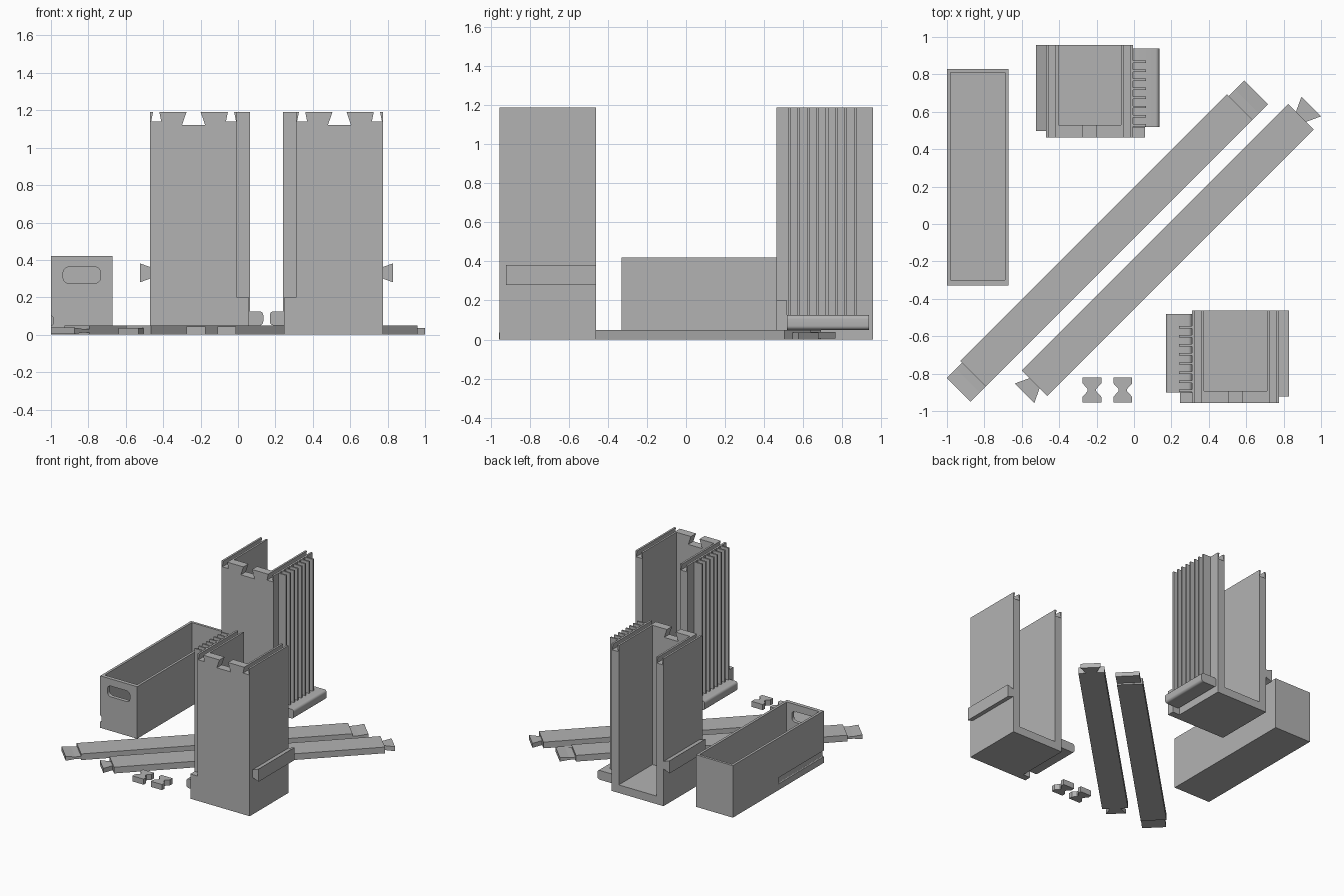
import bpy, bmesh
from math import cos, sin, pi
from mathutils import Matrix

cube = bpy.data.objects.get("Cube")
if cube:
    bpy.data.objects.remove(cube, do_unlink=True)

GREY = (0.45, 0.45, 0.45, 1.0)
mat = bpy.data.materials.new("plain_grey")
mat.use_nodes = True
mat.diffuse_color = GREY
mat.node_tree.nodes["Principled BSDF"].inputs["Base Color"].default_value = GREY


def prism(name, pts, axis, lo, hi, matrix=Matrix()):
    """Extrude a 2D profile along x (y,z), y (x,z) or z (x,y)."""
    def place(a, b, t):
        return {"x": (t, a, b), "y": (a, t, b), "z": (a, b, t)}[axis]
    bm = bmesh.new()
    ends = [[bm.verts.new(place(a, b, t)) for a, b in pts] for t in (lo, hi)]
    for ring in ends:
        bm.faces.new(ring)
    n = len(pts)
    for i in range(n):
        j = (i + 1) % n
        bm.faces.new((ends[0][i], ends[0][j], ends[1][j], ends[1][i]))
    bm.transform(matrix)
    bmesh.ops.recalc_face_normals(bm, faces=bm.faces)
    me = bpy.data.meshes.new(name)
    bm.to_mesh(me)
    bm.free()
    me.materials.append(mat)
    ob = bpy.data.objects.new(name, me)
    bpy.context.collection.objects.link(ob)
    return ob


def rect(x0, x1, y0, y1):
    return [(x0, y0), (x1, y0), (x1, y1), (x0, y1)]


def rounded(x0, x1, y0, y1, r, steps=5):
    pts = []
    for cx, cy, q in ((x1 - r, y1 - r, 0), (x0 + r, y1 - r, 1),
                      (x0 + r, y0 + r, 2), (x1 - r, y0 + r, 3)):
        for s in range(steps + 1):
            a = (q + s / steps) * pi / 2
            pts.append((cx + r * cos(a), cy + r * sin(a)))
    return pts


def smooth(ob):
    bpy.ops.object.select_all(action="DESELECT")
    ob.select_set(True)
    bpy.context.view_layer.objects.active = ob
    bpy.ops.object.shade_smooth_by_angle()


def cut(ob, cutter):
    """Subtract the cutter from the object and discard it."""
    mod = ob.modifiers.new("cut", "BOOLEAN")
    mod.operation = "DIFFERENCE"
    mod.solver = "EXACT"
    mod.object = cutter
    cutter.hide_render = True
    bpy.context.view_layer.objects.active = ob
    bpy.ops.object.modifier_apply(modifier=mod.name)
    bpy.data.objects.remove(cutter, do_unlink=True)


# Open tray with a handle slot and a side groove
tray = prism("tray", rect(-1, -0.67, -0.33, 0.83), "z", 0, 0.42)
cut(tray, prism("tray_cavity", rect(-0.98, -0.69, -0.3, 0.81), "z", 0.02, 0.6))
cut(tray, prism("handle_slot", rounded(-0.935, -0.735, 0.275, 0.362, 0.03),
                "y", -0.4, -0.2))
cut(tray, prism("side_groove", rounded(-1.02, -0.99, 0.05, 0.1, 0.008),
                "y", -0.4, 0.25))

# Tower dimensions, in a frame where x runs towards the ribbed side
W, D, H, WALL = 0.465, 0.495, 1.19, 0.065


def notch(c, top, bottom, depth):
    """Dovetail notch, listed left to right along the top edge."""
    return [(c - top, H), (c - bottom, H - depth),
            (c + bottom, H - depth), (c + top, H)]


def tower(label, x, y, side):
    m = Matrix.Translation((x, y, 0)) @ Matrix.Diagonal((side, 1, 1, 1))

    def part(name, pts, axis, lo, hi):
        return prism(label + "_" + name, pts, axis, lo, hi, m)

    mid = WALL / 2
    side_notches = [notch(c, 0.017, 0.027, 0.05) for c in (mid, W - mid)]
    front = ([(0, 0), (0, H)] + side_notches[0] + notch(W / 2, 0.038, 0.062, 0.07)
             + side_notches[1] + [(W, H), (W, 0)])
    part("front_wall", front, "y", 0, WALL)
    for name, x0, n in (("outer_wall", 0, side_notches[0]),
                        ("ribbed_wall", W - WALL, side_notches[1])):
        prof = [(x0, 0), (x0, H)] + n + [(x0 + WALL, H), (x0 + WALL, 0)]
        part(name, prof, "y", WALL, D)
    part("floor", rect(WALL, W - WALL, WALL, D), "z", 0, WALL)
    # Dovetail rail on the outer side
    part("side_rail", [(0, 0.3), (0, 0.362), (-0.055, 0.382), (-0.055, 0.28)],
         "y", 0.035, D)
    # Comb of vertical ribs
    for i in range(8):
        c = WALL + i * 0.0485
        part("rib_%d" % (i + 1), rect(W, 0.535, c - 0.006, c + 0.007), "z", 0.125, H)
    # Foot block and rounded ledge below the ribs
    part("foot_block", rect(W, 0.53, 0, 0.055), "z", 0, 0.2)
    smooth(part("ledge", rounded(W, 0.605, 0.05, 0.125, 0.02), "y", 0.055, 0.475))


tower("back_tower", -0.47, 0.463, 1)
tower("front_tower", 0.775, -0.957, -1)

# Diagonal beams, modelled along local x
turn = Matrix.Rotation(pi / 4, 4, "Z")
T = 0.05


def beam(label, u0, u1, v0, v1):
    prism(label, rect(u0, u1, v0, v1), "z", 0, T, turn)


# Beam with tabs flaring in height
beam("wide_tab_beam", -1.175, 0.842, -0.053, 0.138)
for name, root, tip in (("lower", -1.175, -1.29), ("upper", 0.842, 0.96)):
    step = root + (tip - root) * 0.4
    prof = [(root, 0.012), (step, 0.012), (tip, 0.004),
            (tip, 0.038), (step, 0.03), (root, 0.03)]
    prism("wide_tab_" + name, prof, "y", -0.053, 0.125, turn)

# Beam with tabs flaring in width
beam("dovetail_beam", -0.978, 1.036, -0.322, -0.13)
for name, root, tip in (("lower", -0.978, -1.054), ("upper", 1.036, 1.114)):
    c = -0.226
    prof = [(root, c - 0.038), (tip, c - 0.074), (tip, c + 0.074), (root, c + 0.038)]
    prism("dovetail_tab_" + name, prof, "z", 0, 0.036, turn)

# Loose butterfly keys
for i, x in enumerate((-0.225, -0.06)):
    y = -0.888
    half = [(0.05, -0.067), (0.05, -0.036), (0.023, -0.006),
            (0.023, 0.006), (0.05, 0.036), (0.05, 0.067)]
    prof = [(x + a, y + b) for a, b in half] + [(x - a, y + b) for a, b in reversed(half)]
    prism("butterfly_key_%d" % (i + 1), prof, "z", 0, 0.045)
